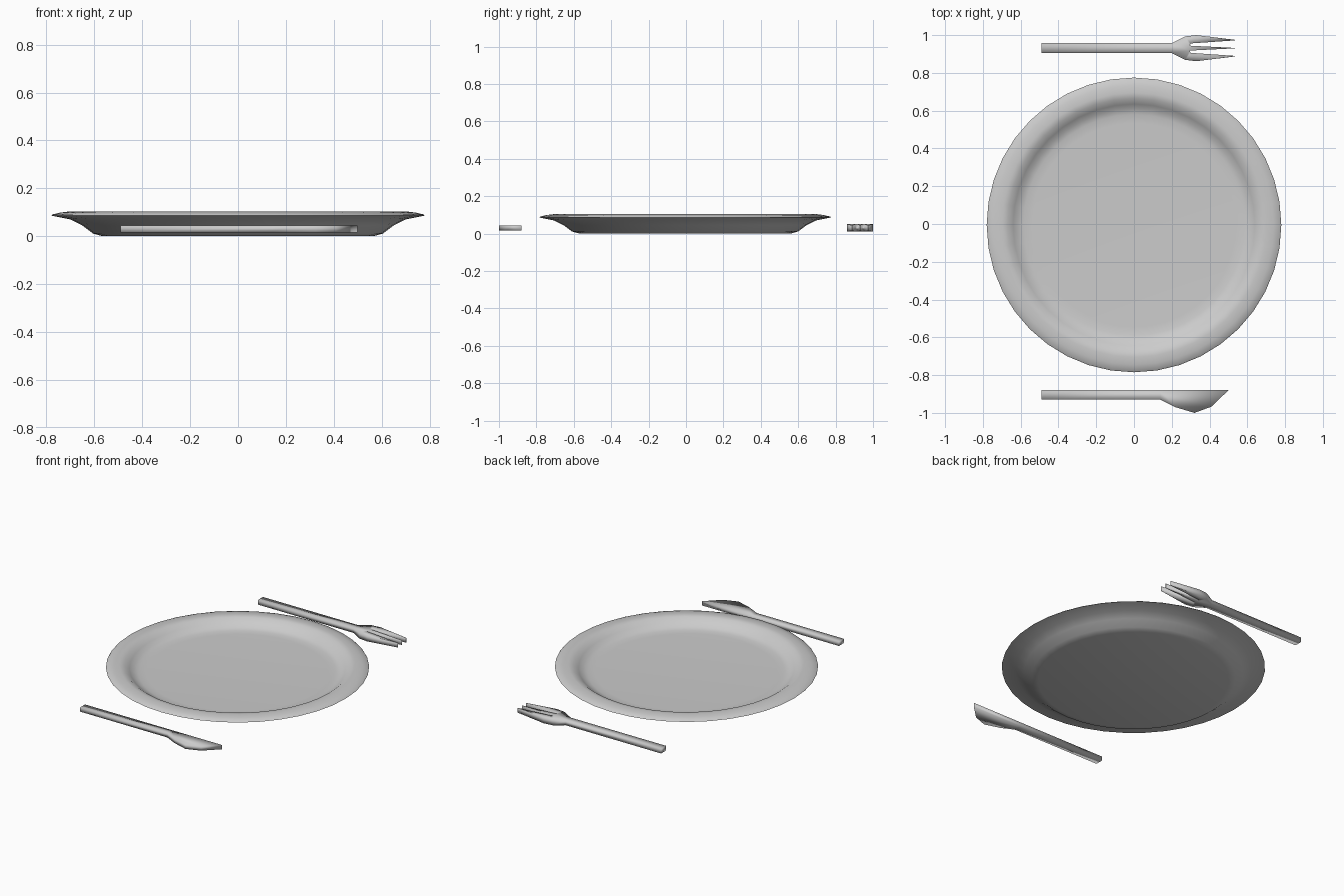
import bpy, bmesh, math
from mathutils import Matrix, Vector

if "Cube" in bpy.data.objects:
    bpy.data.objects.remove(bpy.data.objects["Cube"])


def finish(name, bm, smooth):
    bmesh.ops.recalc_face_normals(bm, faces=bm.faces)
    mesh = bpy.data.meshes.new(name)
    bm.to_mesh(mesh)
    bm.free()
    ob = bpy.data.objects.new(name, mesh)
    bpy.context.collection.objects.link(ob)
    bpy.ops.object.select_all(action='DESELECT')
    ob.select_set(True)
    bpy.context.view_layer.objects.active = ob
    bpy.ops.object.shade_smooth_by_angle(angle=math.radians(smooth))
    return ob


def slab(name, outline, z_mid, half_thickness):
    """Extrude a flat outline; half_thickness(x) gives the depth along it."""
    bm = bmesh.new()
    face = bm.faces.new([bm.verts.new((x, y, z_mid - half_thickness(x)))
                         for x, y in outline])
    ext = bmesh.ops.extrude_face_region(bm, geom=[face])
    for v in ext['geom']:
        if isinstance(v, bmesh.types.BMVert):
            v.co.z = z_mid + half_thickness(v.co.x)
    bmesh.ops.triangulate(bm, faces=[f for f in bm.faces if len(f.verts) > 4])
    return finish(name, bm, 100)


def lathe(name, profile, steps, centre):
    """Spin a radius/height profile around the vertical axis."""
    bm = bmesh.new()
    verts = [bm.verts.new((r, 0, z)) for r, z in profile]
    edges = [bm.edges.new(pair) for pair in zip(verts, verts[1:])]
    bmesh.ops.spin(bm, geom=verts + edges, axis=(0, 0, 1), cent=(0, 0, 0),
                   angle=math.tau, steps=steps)
    bmesh.ops.remove_doubles(bm, verts=bm.verts, dist=1e-4)
    bmesh.ops.transform(bm, matrix=Matrix.Translation(Vector(centre)), verts=bm.verts)
    return finish(name, bm, 50)


# Plate: underside, rim, then shallow dished upper surface
lathe("plate", [(0, 0), (0.565, 0), (0.605, 0.011), (0.65, 0.045), (0.70, 0.070),
                (0.78, 0.086), (0.775, 0.091), (0.74, 0.099), (0.70, 0.104),
                (0.67, 0.099), (0.64, 0.077), (0.615, 0.059), (0.585, 0.051),
                (0.54, 0.049), (0, 0.049)], 40, (0, -0.005, 0))

# Knife: straight back with a curved blade
slab("knife", [(-0.49, -0.88), (-0.49, -0.930), (0.14, -0.930), (0.22, -0.970),
               (0.32, -1.0), (0.41, -0.967), (0.50, -0.88), (0.14, -0.88)],
     0.030, lambda x: 0.014)

# Fork: half outline mirrored about its centre line, thickest at the head
cy = 0.931
half = [(0.535, 0.001), (0.295, 0.013), (0.30, 0.025), (0.535, 0.041),
        (0.535, 0.044), (0.33, 0.069), (0.27, 0.062), (0.20, 0.026),
        (-0.49, 0.026)]
outline = [(x, cy + y) for x, y in half] + [(x, cy - y) for x, y in reversed(half)]
slab("fork", outline, 0.030, lambda x: 0.020 if 0.25 < x < 0.4 else 0.015)
